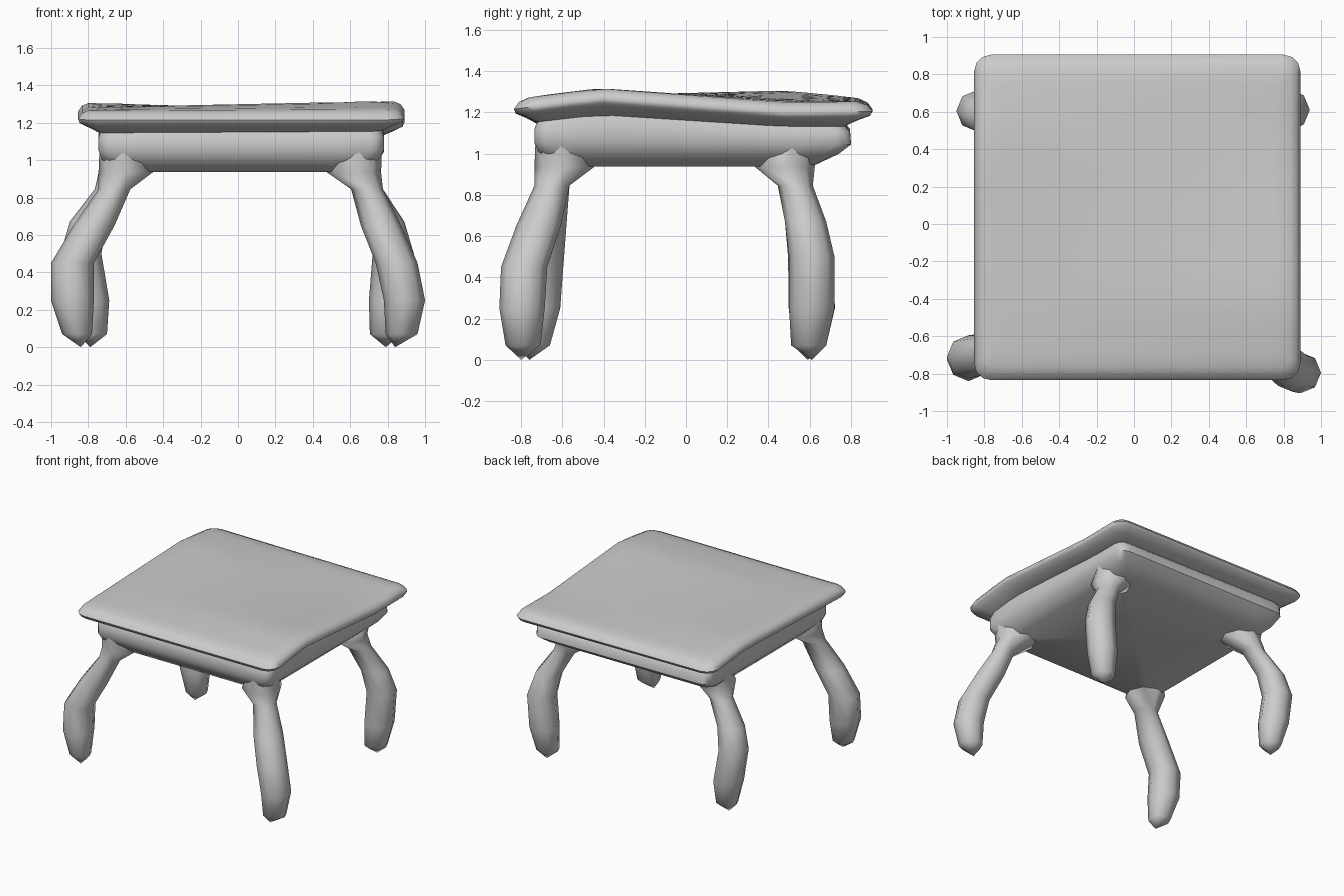
import bpy, bmesh
from math import sin, cos, pi, radians

if "Cube" in bpy.data.objects:
    bpy.data.objects.remove(bpy.data.objects["Cube"])


def finish(name, bm, angle):
    bmesh.ops.recalc_face_normals(bm, faces=bm.faces)
    me = bpy.data.meshes.new(name)
    bm.to_mesh(me)
    bm.free()
    ob = bpy.data.objects.new(name, me)
    bpy.context.collection.objects.link(ob)
    bpy.ops.object.select_all(action='DESELECT')
    ob.select_set(True)
    bpy.context.view_layer.objects.active = ob
    bpy.ops.object.shade_smooth_by_angle(angle=radians(angle))
    return ob


def loft(bm, rings, cap_ends):
    loops = [[bm.verts.new(p) for p in r] for r in rings]
    for a, b in zip(loops, loops[1:]):
        n = len(a)
        for i in range(n):
            bm.faces.new((a[i], a[(i + 1) % n], b[(i + 1) % n], b[i]))
    for end, apex in cap_ends:
        loop = loops[end]
        tip = bm.verts.new(apex)
        for i in range(len(loop)):
            bm.faces.new((loop[i], loop[(i + 1) % len(loop)], tip))


def interp(table, t):
    for (a, va), (b, vb) in zip(table, table[1:]):
        if t <= b:
            return va + (vb - va) * max(0, (t - a) / (b - a))
    return table[-1][1]


# Warped top: height along the left and right edges
LEFT = [(-.84, 1.22), (-.42, 1.235), (.48, 1.265), (.905, 1.22)]
RIGHT = [(-.84, 1.22), (-.42, 1.275), (.48, 1.205), (.905, 1.21)]


def warp(x, y):
    t = min(1, max(0, (x + .85) / 1.73))
    return interp(LEFT, y) * (1 - t) + interp(RIGHT, y) * t


def rounded_rect(x0, x1, y0, y1, r):
    pts = []
    corners = [(x1 - r, y1 - r, 0), (x0 + r, y1 - r, 1),
               (x0 + r, y0 + r, 2), (x1 - r, y0 + r, 3)]
    for i, (cx, cy, q) in enumerate(corners):
        for k in range(4):
            a = (q + k / 3) * pi / 2
            pts.append((cx + r * cos(a), cy + r * sin(a)))
        nx, ny, _ = corners[(i + 1) % 4]
        s, e = pts[-1], (nx + r * cos((q + 1) * pi / 2), ny + r * sin((q + 1) * pi / 2))
        for f in (.12, .22, .35, .5, .65, .78, .88):
            pts.append((s[0] + (e[0] - s[0]) * f, s[1] + (e[1] - s[1]) * f))
    return pts


def warped_ring(ext, r, z, amount=1.0, scale=1.0):
    # z is the height where the warp is at its 1.23 average
    return [(x * scale, y * scale, z + amount * (warp(x * scale, y * scale) - 1.23))
            for x, y in rounded_rect(*ext, r)]


# Table top with thin rounded lip
inner = (-.80, .835, -.765, .835)
bm = bmesh.new()
rings = [warped_ring(inner, .05, 1.275, scale=s) for s in (.15, .35, .5, .65, .8, .9)]
rings += [
    warped_ring(inner, .05, 1.272),
    warped_ring((-.835, .87, -.81, .88), .08, 1.256),
    warped_ring((-.855, .89, -.835, .905), .09, 1.225),
    warped_ring((-.845, .88, -.825, .893), .09, 1.203),
    warped_ring((-.80, .835, -.775, .83), .08, 1.18),
    warped_ring((-.745, .775, -.725, .77), .07, 1.15, .9),
]
loft(bm, rings, [(0, (0, 0, 1.275 + warp(0, 0) - 1.23)),
                 (-1, (0, 0, 1.15))])
finish("table_top", bm, 60)

# Apron under the top, with a flat underside
bm = bmesh.new()
rings = [
    warped_ring((-.735, .765, -.715, .76), .07, 1.16, .9),
    warped_ring((-.745, .78, -.735, .795), .07, 1.12, .7),
    warped_ring((-.745, .78, -.735, .80), .07, 1.05, .3),
    warped_ring((-.725, .75, -.71, .74), .07, 1.0, .1),
    warped_ring((-.66, .68, -.645, .61), .07, .937, 0),
]
loft(bm, rings, [(0, (0, 0, 1.16)), (-1, (0, 0, .937))])
finish("apron", bm, 50)


# Curved legs: centre x, y, height, radius
LEGS = {
    "front_left_leg": [(-.62, -.61, 1.06, .12), (-.60, -.59, .935, .145), (-.66, -.65, .845, .085),
                       (-.77, -.69, .65, .11), (-.885, -.71, .45, .115), (-.885, -.725, .25, .115),
                       (-.86, -.74, .07, .08), (-.84, -.76, 0, 0)],
    "front_right_leg": [(.65, -.61, 1.06, .12), (.62, -.59, .935, .145), (.69, -.65, .845, .085),
                        (.765, -.715, .65, .108), (.848, -.785, .45, .112), (.89, -.795, .25, .11),
                        (.875, -.79, .07, .085), (.84, -.80, 0, 0)],
    "back_left_leg": [(-.62, .53, 1.06, .12), (-.60, .48, .935, .145), (-.68, .53, .845, .085),
                      (-.80, .58, .67, .1), (-.84, .605, .5, .11), (-.80, .61, .25, .112),
                      (-.78, .60, .07, .08), (-.79, .59, 0, 0)],
    "back_right_leg": [(.65, .53, 1.06, .12), (.62, .48, .935, .145), (.69, .53, .845, .085),
                       (.79, .58, .67, .1), (.83, .61, .5, .11), (.81, .61, .25, .11),
                       (.79, .595, .07, .085), (.79, .61, 0, 0)],
}
SIDES = 8
for name, path in LEGS.items():
    bm = bmesh.new()
    rings = [[(x + r * cos(2 * pi * i / SIDES), y + r * sin(2 * pi * i / SIDES), z)
              for i in range(SIDES)] for x, y, z, r in path[:-1]]
    loft(bm, rings, [(0, path[0][:3]), (-1, path[-1][:3])])
    finish(name, bm, 70)
